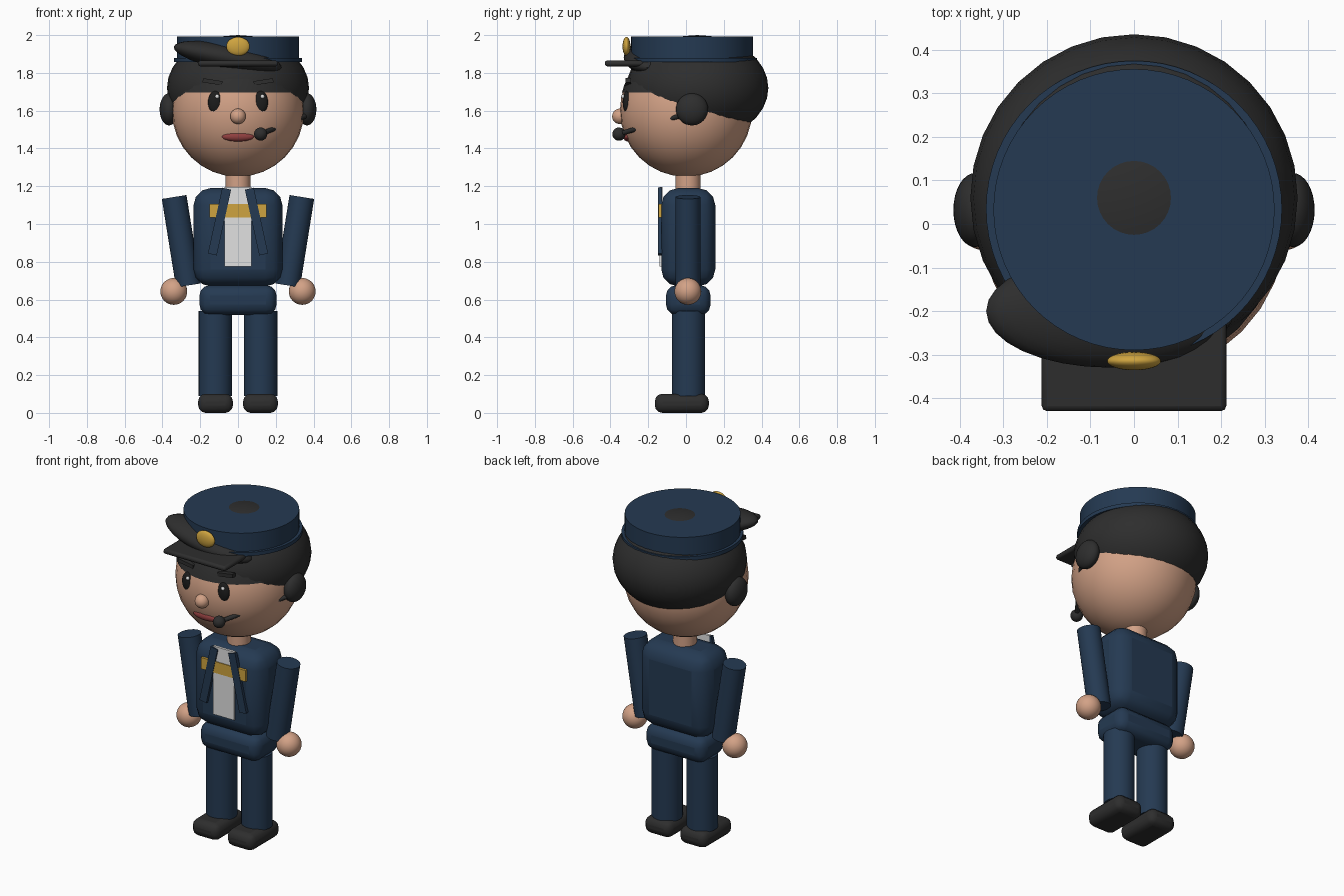
import bpy, bmesh, math
from mathutils import Vector

old = bpy.data.objects.get("Cube")
if old:
    bpy.data.objects.remove(old)


def material(name, r, g, b):
    m = bpy.data.materials.new(name)
    m.use_nodes = True
    m.diffuse_color = (r, g, b, 1)
    m.node_tree.nodes["Principled BSDF"].inputs["Base Color"].default_value = (r, g, b, 1)
    return m


navy = material("navy cloth", .018, .042, .085)
skin = material("skin", .65, .36, .24)
black = material("charcoal", .027, .027, .027)
eye_black = material("eye black", .012, .012, .012)
gold = material("gold", .62, .37, .05)
white = material("shirt white", .75, .75, .75)
lips = material("lip red", .28, .05, .05)


def finish(name, mat):
    ob = bpy.context.object
    ob.name = name
    ob.data.materials.append(mat)
    bpy.ops.object.transform_apply(location=False, rotation=False, scale=True)
    bpy.ops.object.shade_smooth_by_angle(angle=math.radians(40))
    return ob


def ball(name, mat, loc, size, tilt=0, segments=32):
    bpy.ops.mesh.primitive_uv_sphere_add(segments=segments, ring_count=segments // 2,
                                         radius=1, location=loc, rotation=(0, tilt, 0))
    bpy.context.object.scale = size
    return finish(name, mat)


def box(name, mat, loc, half, bevel=0, segments=3, tilt=0):
    bpy.ops.mesh.primitive_cube_add(size=2, location=loc, rotation=(0, tilt, 0))
    bpy.context.object.scale = half
    ob = finish(name, mat)
    if bevel:
        mod = ob.modifiers.new("rounded edges", 'BEVEL')
        mod.width = bevel
        mod.segments = segments
    return ob


def rod(name, mat, a, b, radius, sides=32):
    a, b = Vector(a), Vector(b)
    bpy.ops.mesh.primitive_cylinder_add(vertices=sides, radius=radius,
                                        depth=(b - a).length, location=(a + b) / 2)
    bpy.context.object.rotation_euler = (b - a).to_track_quat('Z', 'Y').to_euler()
    return finish(name, mat)


# Head, neck and hair
ball("head", skin, (0, 0, 1.6), (.35, .35, .35))
rod("neck", skin, (0, .01, 1.15), (0, .01, 1.3), .066)
ball("hair", black, (0, .06, 1.72), (.376, .376, .28))

# Hairline: the upper front of a slightly larger head shell
fringe = ball("hairline", black, (0, 0, 1.6), (.354, .354, .354))
bm = bmesh.new()
bm.from_mesh(fringe.data)
for point, normal in (((0, 0, .095), (0, 0, -1)), ((0, .08, 0), (0, 1, 0))):
    bmesh.ops.bisect_plane(bm, geom=bm.verts[:] + bm.edges[:] + bm.faces[:],
                           plane_co=point, plane_no=normal, clear_outer=True)
bm.to_mesh(fringe.data)
bm.free()
ball("swept_forelock", black, (-.055, -.2, 1.883), (.29, .13, .068), tilt=math.radians(11))

# Cap
rod("cap_crown", navy, (0, .033, 1.865), (0, .033, 1.992), .323, 64)
rod("cap_band", navy, (0, .035, 1.857), (0, .035, 1.88), .34, 64)
box("cap_visor", black, (0, -.325, 1.85), (.212, .105, .015), .012, 2)
ball("cap_badge", gold, (0, -.315, 1.94), (.062, .021, .05))

# Face
ball("nose", skin, (0, -.35, 1.57), (.041, .041, .041))
ball("mouth", lips, (0, -.31, 1.462), (.085, .022, .025))

for s, side in ((-1, "right"), (1, "left")):
    ball(side + "_eye", eye_black, (s * .12, -.313, 1.645), (.039, .022, .059))
    ball(side + "_eye_glint", white, (s * .12 + .01, -.333, 1.675), (.011, .011, .011), segments=16)
    box(side + "_eyebrow", black, (s * .135, -.305, 1.753), (.052, .014, .011), tilt=-s * .15)
    ball(side + "_earphone", black, (s * .365, .032, 1.607), (.05, .085, .085))
    # Limbs
    rod(side + "_arm", navy, (s * .338, .01, 1.143), (s * .263, .01, .675), .066)
    ball(side + "_hand", skin, (s * .34, .01, .643), (.071, .071, .071))
    rod(side + "_leg", navy, (s * .12, .013, .09), (s * .12, .013, .54), .088)
    box(side + "_shoe", black, (s * .119, -.022, .0575), (.092, .143, .0505), .04).location.z = .0505
    # Jacket lapel
    box(side + "_lapel", navy, (s * .098, -.137, 1.013), (.024, .011, .178), tilt=-s * .215)

# Microphone
rod("microphone_boom", black, (.12, -.355, 1.476), (.38, 0, 1.582), .013, 16)
ball("microphone", black, (.12, -.355, 1.476), (.035, .035, .035))

# Body
box("jacket", navy, (0, .012, .93), (.235, .143, .26), .09)
box("hips", navy, (0, .012, .597), (.204, .118, .079), .055)
box("shirt_front", white, (0, -.132, .985), (.072, .008, .21))
box("gold_bar", gold, (0, -.136, 1.07), (.152, .009, .035))
